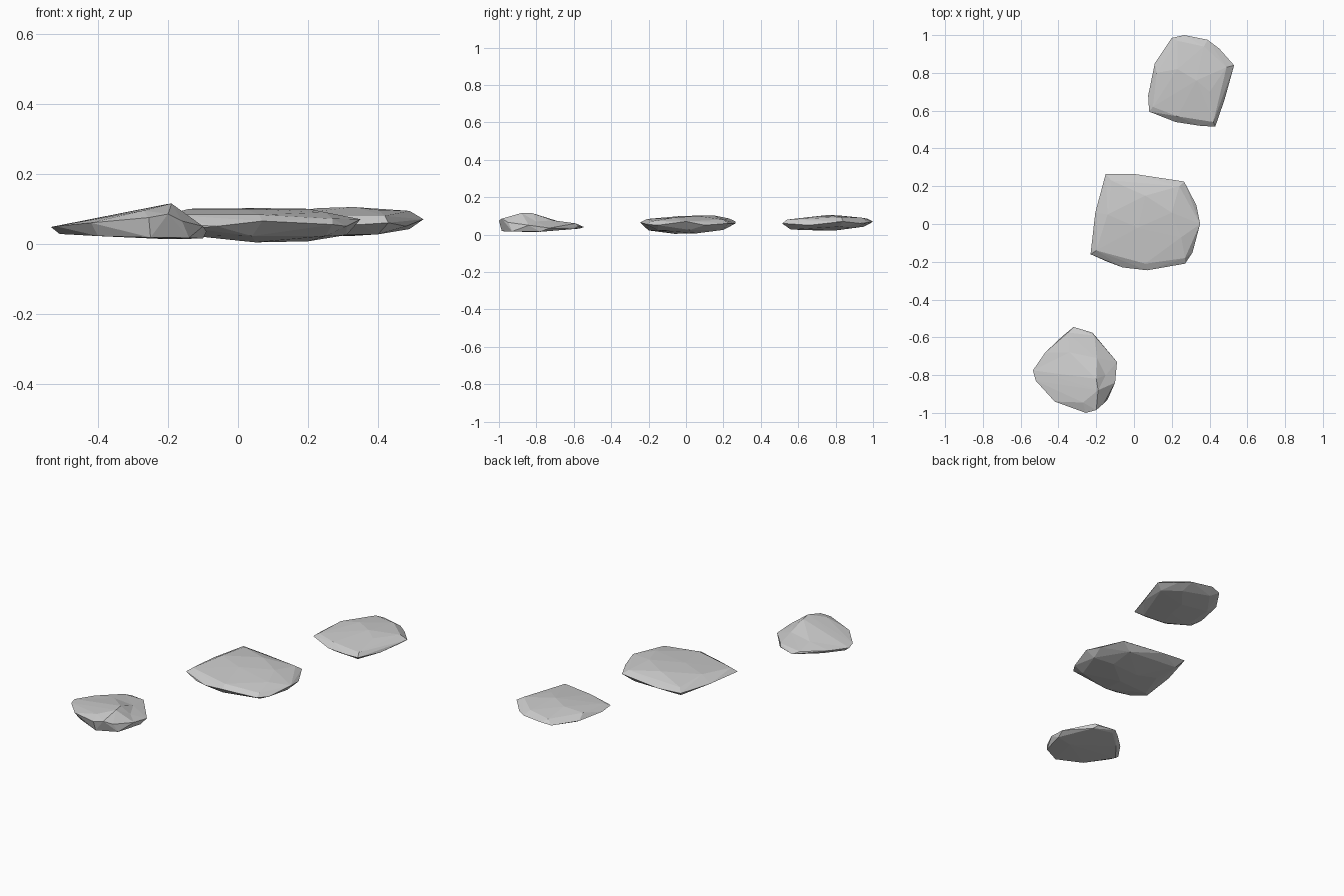
import bpy, bmesh


def stone(name, rim, top, bottom, dents=()):
    """Faceted flat stone: hull of a rim, top facets and belly, then dented."""
    bm = bmesh.new()
    verts = [bm.verts.new(p) for p in rim + top + bottom]
    res = bmesh.ops.convex_hull(bm, input=verts)
    junk = [v for v in bm.verts if not v.link_faces]
    bmesh.ops.delete(bm, geom=junk, context='VERTS')
    for v in bm.verts:
        for x, y, dz in dents:
            if abs(v.co.x - x) < 0.005 and abs(v.co.y - y) < 0.005:
                v.co.z += dz
    bmesh.ops.recalc_face_normals(bm, faces=bm.faces)
    me = bpy.data.meshes.new(name)
    bm.to_mesh(me)
    bm.free()
    ob = bpy.data.objects.new(name, me)
    bpy.context.collection.objects.link(ob)
    return ob


# Middle stone, the largest
stone("middle_stone",
      [(-.23, -.16, .06), (-.205, .06, .065), (-.15, .265, .07), (0, .265, .06),
       (.265, .225, .06), (.33, .1, .05), (.35, 0, .07), (.31, -.15, .05),
       (.27, -.21, .055), (.07, -.245, .065), (-.06, -.23, .05), (-.14, -.2, .045)],
      [(-.2, -.14, .083), (-.14, .05, .1), (-.12, .23, .086), (.06, .15, .102),
       (.24, .2, .08), (.2, .06, .1), (.25, -.07, .09), (.27, -.18, .072),
       (.06, -.21, .083), (.02, -.02, .1)],
      [(-.17, -.1, .027), (-.1, .08, .02), (-.12, .22, .035), (.02, .05, .007),
       (.2, .06, .007), (.2, .2, .025), (.31, .02, .025), (.25, -.15, .022),
       (.04, -.2, .022), (.05, -.06, .004)])

# Back stone
stone("back_stone",
      [(.08, .595, .065), (.075, .68, .06), (.11, .85, .06), (.2, .985, .06),
       (.265, 1.0, .07), (.39, .975, .065), (.45, .93, .06), (.53, .84, .07),
       (.48, .66, .05), (.43, .515, .06), (.35, .52, .055), (.22, .54, .05)],
      [(.1, .62, .078), (.12, .8, .087), (.23, .97, .085), (.37, .94, .09),
       (.49, .83, .094), (.42, .54, .08), (.23, .57, .08), (.33, .76, .105),
       (.23, .82, .102), (.4, .7, .097)],
      [(.14, .63, .03), (.15, .82, .033), (.24, .95, .042), (.4, .9, .036),
       (.49, .82, .042), (.4, .56, .027), (.26, .57, .027), (.32, .8, .022),
       (.3, .68, .023)])

# Front stone, a wedge rising to a ridge on its right side
stone("front_stone",
      [(-.535, -.775, .048), (-.47, -.68, .05), (-.38, -.595, .045),
       (-.32, -.545, .04), (-.22, -.575, .045), (-.09, -.73, .035),
       (-.1, -.84, .05), (-.16, -.95, .065), (-.2, -.985, .085),
       (-.255, -1.0, .075), (-.42, -.94, .06), (-.52, -.83, .05)],
      [(-.19, -.88, .115), (-.2, -.82, .114), (-.195, -.71, .09),
       (-.27, -.945, .095), (-.34, -.68, .078), (-.35, -.575, .052),
       (-.21, -.59, .06), (-.15, -.8, .09)],
      [(-.51, -.77, .028), (-.4, -.92, .022), (-.25, -.985, .018),
       (-.14, -.93, .017), (-.1, -.78, .015), (-.2, -.6, .03),
       (-.32, -.57, .032), (-.43, -.67, .028), (-.2, -.8, .013)],
      dents=[(-.195, -.71, -.014), (-.34, -.68, -.008), (-.15, -.8, -.02)])
